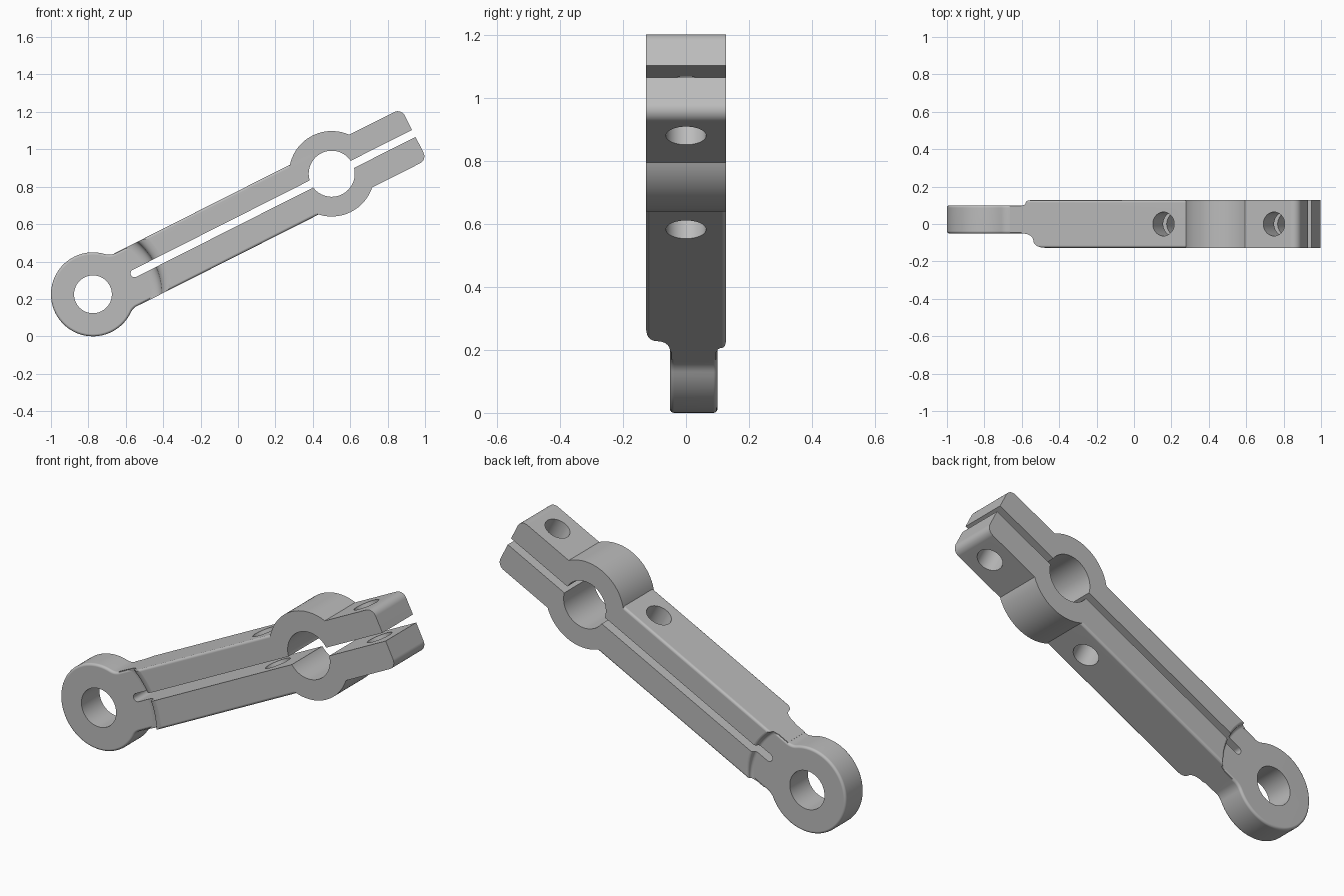
import bpy
import bmesh
from math import sin, cos, pi, sqrt, atan2, radians
from mathutils import Matrix

cube = bpy.data.objects.get("Cube")
if cube:
    bpy.data.objects.remove(cube, do_unlink=True)

# Main sizes; local x runs along the arm from the eye centre, z across it
LENGTH, HALF = 1.43, 0.127
TOP, BOTTOM = 0.144, -0.163
EYE_R, NECK_R = 0.2245, 0.07
EYE_FRONT, EYE_BACK = -0.051, 0.10
ROUND = 0.013

steel = bpy.data.materials.new("plain grey metal")
steel.use_nodes = True
steel.diffuse_color = (0.5, 0.5, 0.5, 1)
steel.node_tree.nodes["Principled BSDF"].inputs["Base Color"].default_value = (0.5, 0.5, 0.5, 1)


def arc(cx, cz, r, a0, a1, n):
    return [(cx + r * cos(a0 + (a1 - a0) * i / n), cz + r * sin(a0 + (a1 - a0) * i / n))
            for i in range(n + 1)]


def circle(cx, cz, r, n=96):
    return arc(cx, cz, r, 0, 2 * pi, n)[:-1]


def loft(name, loops):
    """Skin matching loops of points and cap both ends."""
    bm = bmesh.new()
    rings = [[bm.verts.new(p) for p in loop] for loop in loops]
    for a, b in zip(rings, rings[1:]):
        for i in range(len(a)):
            j = (i + 1) % len(a)
            bm.faces.new((a[i], a[j], b[j], b[i]))
    bm.faces.new(rings[0])
    bm.faces.new(rings[-1])
    bmesh.ops.recalc_face_normals(bm, faces=bm.faces)
    mesh = bpy.data.meshes.new(name)
    bm.to_mesh(mesh)
    bm.free()
    mesh.materials.append(steel)
    obj = bpy.data.objects.new(name, mesh)
    bpy.context.collection.objects.link(obj)
    return obj


def stack(name, levels):
    """Loft flat outlines placed at given depths."""
    return loft(name, [[(x, y, z) for x, z in outline] for y, outline in levels])


def plate(name, outline, half=HALF):
    return stack(name, [(-half, outline), (half, outline)])


def combine(target, tool, operation):
    mod = target.modifiers.new(operation, 'BOOLEAN')
    mod.solver = 'EXACT'
    mod.operation = operation
    mod.object = tool
    bpy.context.view_layer.objects.active = target
    bpy.ops.object.modifier_apply(modifier=mod.name)
    bpy.data.objects.remove(tool, do_unlink=True)


def eye_outline(inset):
    """Eye flowing through concave fillets into the neck, shrunk by inset."""
    up, low = TOP - 0.001, -BOTTOM - 0.001
    reach = EYE_R + NECK_R
    ux = sqrt(reach ** 2 - (up + NECK_R) ** 2)
    lx = sqrt(reach ** 2 - (low + NECK_R) ** 2)
    a_up, a_low = atan2(up + NECK_R, ux), atan2(low + NECK_R, lx)
    f = NECK_R + inset
    pts = [(0.6, up - inset)]
    pts += arc(ux, up + NECK_R, f, -pi / 2, a_up - pi, 8)
    pts += arc(0, 0, EYE_R - inset, a_up, 2 * pi - a_low, 72)[1:]
    pts += arc(lx, -low - NECK_R, f, pi - a_low, pi / 2, 8)[1:]
    return pts + [(0.6, -low + inset)]


def step_cutter(side, floor, width):
    """Round cutter whose rim is an S-shaped step from eye face to arm face."""
    r0, rise = 0.31, (HALF - floor) / 2
    prof = [(r0 - 0.01, floor - 0.005)]
    quarter = [i * pi / 16 for i in range(9)]
    prof += [(r0 + width * sin(t), floor + rise * (1 - cos(t))) for t in quarter]
    prof += [(r0 + width * (2 - cos(t)), floor + rise * (1 + sin(t))) for t in quarter[1:]]
    prof[-1] = (prof[-1][0], HALF + 0.0005)
    prof.append((prof[-1][0], 0.3))
    return stack("step_cutter", [(side * y, circle(0, 0, r)) for r, y in prof])


# Thick arm with rounded long edges
section = []
for k, (y, z) in enumerate([(HALF, TOP), (-HALF, TOP), (-HALF, BOTTOM), (HALF, BOTTOM)]):
    cy = y - ROUND if y > 0 else y + ROUND
    cz = z - ROUND if z > 0 else z + ROUND
    section += arc(cy, cz, ROUND, k * pi / 2, (k + 1) * pi / 2, 4)
lever = loft("clamp_lever", [[(x, y, z) for y, z in section] for x in (0.2, LENGTH)])

# Curved steps down to the thinner eye
combine(lever, step_cutter(-1, -EYE_FRONT, 0.058), 'DIFFERENCE')
combine(lever, step_cutter(1, EYE_BACK, 0.016), 'DIFFERENCE')

# Eye with rounded rims
steps = [i * pi / 8 for i in range(5)]
levels = [(EYE_FRONT + ROUND * (1 - sin(t)), eye_outline(ROUND * (1 - cos(t))))
          for t in reversed(steps)]
levels += [(EYE_BACK - ROUND * (1 - sin(t)), eye_outline(ROUND * (1 - cos(t)))) for t in steps]
combine(lever, stack("eye", levels), 'UNION')

# Clamp head and ears
combine(lever, plate("clamp_head", circle(LENGTH, 0, 0.2285)), 'UNION')
tip, corner = LENGTH + 0.489, 0.042
ears = [(LENGTH, BOTTOM)]
ears += arc(tip - corner, BOTTOM + corner, corner, -pi / 2, 0, 8)
ears += arc(tip - corner, TOP - corner, corner, 0, pi / 2, 8)
ears.append((LENGTH, TOP))
combine(lever, plate("ears", ears), 'UNION')

# Bore, eye hole and the two slots
slot_r = 0.021
arm_slot = [(LENGTH, slot_r)] + arc(0.228 + slot_r, 0, slot_r, pi / 2, 3 * pi / 2, 12)
arm_slot.append((LENGTH, -slot_r))
ear_slot = [(LENGTH, -0.026), (tip + 0.1, -0.026), (tip + 0.1, 0.016), (LENGTH, 0.016)]
for outline in (circle(LENGTH, 0, 0.123), circle(0, 0, 0.101, 72), arm_slot, ear_slot):
    combine(lever, plate("cutter", outline, 0.3), 'DIFFERENCE')

# Bolt holes across the arm and the ears
for offset in (-0.312, 0.35):
    ring = circle(LENGTH + offset, 0, 0.064, 48)
    hole = loft("bolt_cutter", [[(x, y, z) for x, y in ring] for z in (-0.4, 0.4)])
    combine(lever, hole, 'DIFFERENCE')

# Tilt into place and shade
tilt = Matrix.Rotation(radians(-26.79), 4, 'Y')
lever.data.transform(Matrix.Translation((-0.7755, 0, EYE_R)) @ tilt)
bpy.ops.object.select_all(action='DESELECT')
lever.select_set(True)
bpy.context.view_layer.objects.active = lever
bpy.ops.object.shade_smooth_by_angle(angle=radians(30))
weighted = lever.modifiers.new("flat_face_normals", 'WEIGHTED_NORMAL')
weighted.keep_sharp = True
